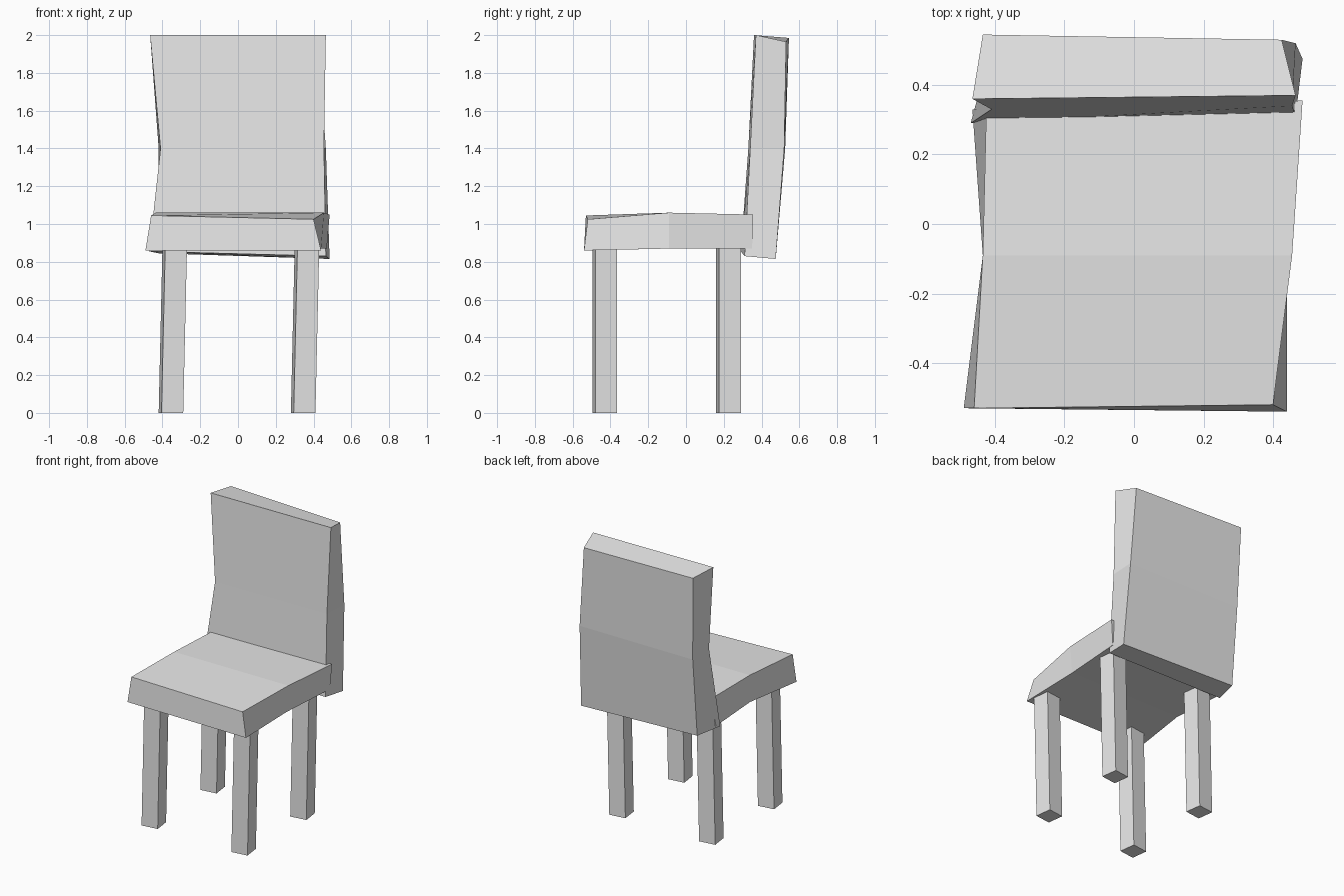
import bpy
import bmesh
from mathutils import Vector

default_cube = bpy.data.objects.get("Cube")
if default_cube:
    bpy.data.objects.remove(default_cube, do_unlink=True)

# One plain grey for the whole chair
grey = bpy.data.materials.new("light_grey")
grey.use_nodes = True
colour = (0.8, 0.8, 0.8, 1)
grey.diffuse_color = colour
grey.node_tree.nodes["Principled BSDF"].inputs["Base Color"].default_value = colour


def loft(name, sections):
    """Join a row of four-cornered sections into one closed, flat-shaded solid."""
    bm = bmesh.new()
    rings = [[bm.verts.new(corner) for corner in section] for section in sections]
    for lower, upper in zip(rings, rings[1:]):
        for i in range(len(lower)):
            j = (i + 1) % len(lower)
            bm.faces.new((lower[i], lower[j], upper[j], upper[i]))
    bm.faces.new(rings[0])
    bm.faces.new(rings[-1])
    bmesh.ops.recalc_face_normals(bm, faces=bm.faces[:])
    mesh = bpy.data.meshes.new(name)
    bm.to_mesh(mesh)
    bm.free()
    mesh.materials.append(grey)
    part = bpy.data.objects.new(name, mesh)
    bpy.context.collection.objects.link(part)
    return part


# Seat: crooked slab, sections from front to back
# corners: top right, top left, bottom left, bottom right
loft("seat", [
    [(-.46, -.53, 1.045), (.40, -.52, 1.025), (.44, -.54, .86), (-.49, -.53, .86)],
    [(-.435, -.09, 1.06), (.455, -.09, 1.06), (.44, -.09, .87), (-.435, -.09, .87)],
    [(-.425, .33, 1.05), (.485, .355, 1.05), (.47, .35, .87), (-.465, .33, .87)],
])

# Backrest: pinched and leaning back, sections from bottom to top
# corners: front right, front left, back left, back right
loft("backrest", [
    [(-.47, .29, .855), (.465, .31, .83), (.485, .475, .815), (-.42, .475, .845)],
    [(-.41, .33, 1.4), (.455, .34, 1.4), (.465, .52, 1.4), (-.42, .525, 1.4)],
    [(-.465, .36, 2), (.465, .37, 2), (.425, .53, 1.965), (-.435, .545, 1.985)],
])

# Legs: slightly turned square posts that lean sideways
foot = [Vector(c) for c in ((-.05, -.065, 0), (.065, -.05, 0),
                            (.05, .065, 0), (-.065, .05, 0))]
lean = Vector((.02, 0, .88))
for end, y in (("front", -.43), ("back", .225)):
    for side, x in (("right", -.355), ("left", .345)):
        base = [corner + Vector((x, y, 0)) for corner in foot]
        loft(f"{end}_{side}_leg", [base, [corner + lean for corner in base]])
